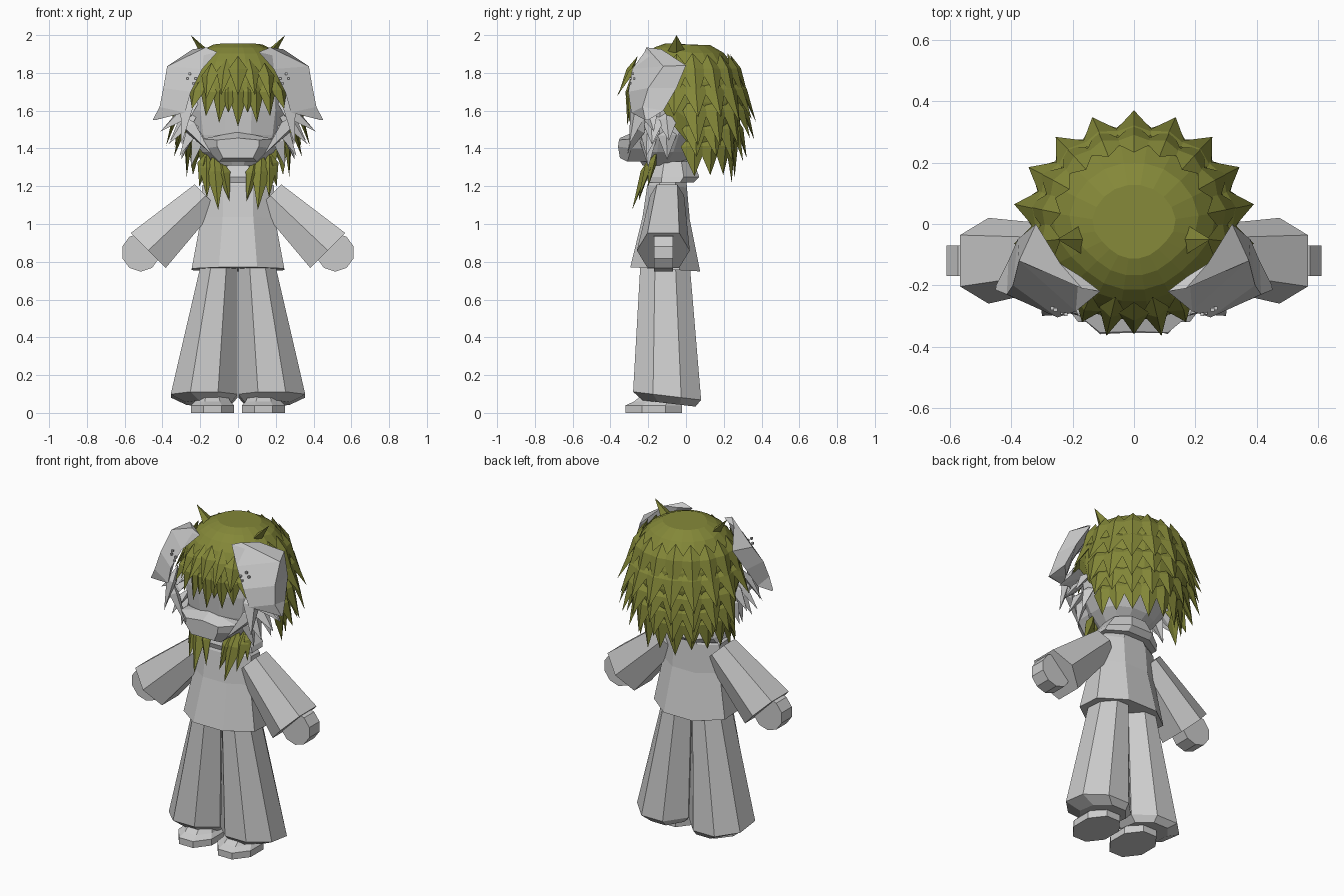
import bpy, bmesh, math, random
from mathutils import Vector as V

if "Cube" in bpy.data.objects:
    bpy.data.objects.remove(bpy.data.objects["Cube"])

random.seed(4)

def material(name, rgb):
    m = bpy.data.materials.new(name)
    m.diffuse_color = (*rgb, 1)
    m.use_nodes = True
    m.node_tree.nodes["Principled BSDF"].inputs["Base Color"].default_value = m.diffuse_color
    return m

GREY = material("pale_grey", (0.6, 0.6, 0.6))
OLIVE = material("olive", (0.23, 0.245, 0.04))

def make(name, bm, mat, mirror=False):
    bmesh.ops.recalc_face_normals(bm, faces=bm.faces[:])
    me = bpy.data.meshes.new(name)
    bm.to_mesh(me)
    bm.free()
    me.materials.append(mat)
    ob = bpy.data.objects.new(name, me)
    bpy.context.collection.objects.link(ob)
    if mirror:
        mod = ob.modifiers.new("mirror", 'MIRROR')
        mod.use_mirror_merge = False
    return ob

def skin(rings, cap_start=True, cap_end=True):
    """Join rings of points into a closed tube."""
    bm = bmesh.new()
    vs = [[bm.verts.new(p) for p in r] for r in rings]
    n = len(vs[0])
    for a, b in zip(vs, vs[1:]):
        for i in range(n):
            j = (i + 1) % n
            bm.faces.new((a[i], a[j], b[j], b[i]))
    if cap_start:
        bm.faces.new(vs[0])
    if cap_end:
        bm.faces.new(vs[-1])
    return bm

def stack(rows, n=8, tilt=0):
    """Rows of z, centre x, centre y, half width, half depth; flat sides face the axes."""
    k = math.cos(math.pi / n)
    rings = []
    for z, cx, cy, rx, ry in rows:
        ring = []
        for i in range(n):
            a = 2 * math.pi * (i + 0.5) / n
            dy = ry / k * math.sin(a)
            ring.append((cx + rx / k * math.cos(a), cy + dy, z - tilt * dy))
        rings.append(ring)
    return skin(rings)

def spike(bm, base, tip, width, out, depth=0.03):
    """Ridged hair spike, repeated on the other side when off centre."""
    b, t, out = V(base), V(tip), V(out).normalized()
    side = (t - b).cross(out).normalized() * width
    pts = [b + side, b - side, b + out * depth, b - out * depth * 0.5, t, b - (t - b) * 0.5]
    for s in ((1, -1) if abs(t.x) > 0.01 else (1,)):
        vs = [bm.verts.new((p.x * s, p.y, p.z)) for p in pts]
        bmesh.ops.convex_hull(bm, input=vs)

# Shoes, trouser legs
make("shoe", stack([(0, .135, -.17, .115, .15), (.04, .135, -.17, .115, .15),
                    (.06, .135, -.15, .095, .125), (.13, .14, -.11, .07, .08)]), GREY, True)
make("trouser_leg", stack([(.05, .155, -.09, .12, .14), (.09, .179, -.10, .177, .18),
                           (.8, .098, -.11, .094, .13)], tilt=.12), GREY, True)

# Jacket body and collar
make("jacket", stack([(.76, 0, -.11, .245, .185), (1.03, 0, -.105, .195, .125),
                      (1.2, 0, -.1, .19, .105), (1.26, 0, -.09, .12, .09)], tilt=.06), GREY)
make("neck", stack([(1.2, 0, -.08, .09, .08), (1.42, 0, -.08, .1, .09)]), GREY)
make("collar", stack([(1.22, 0, -.08, .19, .12), (1.25, 0, -.07, .18, .14),
                      (1.33, 0, -.07, .12, .11)]), GREY)

# Sleeves: hexagon sections swept outwards and down
axis_up = V((.7, 0, .7))
rings = []
for c, h, d in (((.17, -.1, 1.15), .085, .09), ((.475, -.12, .86), .132, .14)):
    rings.append([V(c) + axis_up * h * u + V((0, d * v, 0)) for u, v in
                  ((1, .6), (0, 1), (-1, .6), (-1, -.6), (0, -1), (1, -.6))])
make("sleeve", skin(rings), GREY, True)

# Hands: eight sided discs
rings = [[(.515 + .102 * math.cos(math.pi * (i + .5) / 5), y, .85 + .102 * math.sin(math.pi * (i + .5) / 5))
          for i in range(10)] for y in (-.17, -.07)]
make("hand", skin(rings), GREY, True)

# Head and muzzle
make("head", stack([(1.31, 0, -.13, .11, .1), (1.38, 0, -.11, .19, .16), (1.47, 0, -.09, .25, .19),
                    (1.6, 0, -.08, .27, .21), (1.74, 0, -.07, .26, .21), (1.87, 0, -.05, .18, .16)], 12), GREY)
muzzle = [[(-.1, y1, 1.33), (.1, y1, 1.33), (.17, y2, 1.40), (.19, y2, 1.45),
           (0, y3, 1.49), (-.19, y2, 1.45), (-.17, y2, 1.40)]
          for y1, y2, y3 in ((-.12, -.15, -.15), (-.31, -.29, -.27))]
bm = skin(muzzle, True, False)
# nose-side facets meet on a raised front row
bm.verts.ensure_lookup_table()
f = bm.verts[7:14]
front = [bm.verts.new(p) for p in ((-.08, -.35, 1.35), (.08, -.35, 1.35), (.11, -.36, 1.41),
                                   (.11, -.355, 1.445), (0, -.35, 1.455), (-.11, -.355, 1.445), (-.11, -.36, 1.41))]
for i in range(7):
    j = (i + 1) % 7
    bm.faces.new((f[i], f[j], front[j], front[i]))
bm.faces.new(front)
make("muzzle", bm, GREY)

# Drooping ears
rows = [((.11, -.22, 1.91), (.17, -.21, 1.935), (.24, -.13, 1.925)),
        ((.19, -.285, 1.82), (.375, -.12, 1.835), (.32, 0, 1.84)),
        ((.25, -.305, 1.70), (.395, -.20, 1.72), (.38, -.05, 1.72)),
        ((.28, -.29, 1.59), (.415, -.23, 1.62), (.41, -.12, 1.60)),
        ((.44, -.21, 1.55), (.452, -.215, 1.55), (.45, -.20, 1.55))]
rings = []
for a, b, c in rows:
    inner = (V(a) + V(c)) / 2 - (V(b) - (V(a) + V(c)) / 2) * .15
    rings.append([V(a), V(b), V(c), inner])
make("ear", skin(rings), GREY, True)

# Small clasp on each ear: broken ring of thin pieces
bm = bmesh.new()
for i in (0, 1, 3, 4):
    a = i * math.pi / 3
    cube = bmesh.ops.create_cube(bm, size=.012)["verts"]
    bmesh.ops.translate(bm, verts=cube, vec=(.245 + .022 * math.cos(a), -.285 + .01 * math.cos(a),
                                            1.77 + .03 * math.sin(a)))
make("ear_clasp", bm, GREY, True)

# Cheek fur: base, tip, half width
bm = bmesh.new()
for b, t, w in (((.27, -.19, 1.60), (.41, -.17, 1.49), .06), ((.26, -.17, 1.54), (.37, -.18, 1.42), .06),
                ((.24, -.19, 1.48), (.31, -.21, 1.36), .055), ((.21, -.2, 1.44), (.25, -.2, 1.30), .05),
                ((.27, -.25, 1.60), (.30, -.30, 1.42), .055), ((.25, -.25, 1.51), (.14, -.31, 1.37), .045),
                ((.27, -.10, 1.56), (.36, -.09, 1.44), .06), ((.25, -.10, 1.47), (.30, -.1, 1.34), .05)):
    spike(bm, b, t, w, (b[0], b[1] + .08, 0), .04)
make("cheek_fur", bm, GREY)

# Hair cap: rounded dome with a high front hairline
def dome(z):
    u = (z - 1.58) / .385
    return max(0, 1 - u ** 2.6) ** (1 / 2.6) if u >= 0 else 1 + .4 * u

def on_dome(a, z):
    return V((.32 * dome(z) * math.cos(a), -.005 + .31 * dome(z) * math.sin(a), z))

rings = []
for i in range(1, 8):
    ring = []
    for j in range(20):
        a = 2 * math.pi * (j + .5) / 20
        s = min(1, max(0, (.2 - math.sin(a)) / .9))
        low = 1.40 + .29 * s * s * (3 - 2 * s)
        ring.append(on_dome(a, low + (1.962 - low) * math.cos(i / 7 * math.pi / 2)))
    rings.append(ring)
make("hair_cap", skin(rings, True, False), OLIVE)

# Layered hair spikes round the sides and back
bm = bmesh.new()
layers = ((1.82, 1.67, .335, 10, -10), (1.71, 1.55, .375, 0, -15), (1.60, 1.43, .365, 10, -5),
          (1.50, 1.34, .325, 0, -5), (1.41, 1.24, .26, 10, 0))
for z, tip_z, r, offset, start in layers:
    for step in range(-1, 6):
        deg = offset + step * 20 - (10 if offset == 0 else 0)
        if deg < start or deg > 91:
            continue
        a = math.radians(deg)
        tip = V((r * 1.06 * math.cos(a), r * .99 * math.sin(a), tip_z + random.uniform(-.025, .025)))
        spike(bm, on_dome(a, z), tip, .068, (math.cos(a), math.sin(a), .2), .025)
make("hair_spikes", bm, OLIVE)

# Fringe, top tufts and front locks
bm = bmesh.new()
for b, t, w in (((0, -.295, 1.70), (0, -.31, 1.515), .055), ((.09, -.285, 1.70), (.10, -.30, 1.535), .05),
                ((.155, -.27, 1.70), (.17, -.29, 1.57), .05), ((.215, -.23, 1.71), (.25, -.26, 1.60), .055),
                ((.05, -.29, 1.70), (.05, -.31, 1.59), .05), ((0, -.29, 1.82), (0, -.36, 1.68), .05),
                ((.07, -.28, 1.81), (.09, -.365, 1.68), .045), ((.15, -.26, 1.79), (.17, -.32, 1.66), .05)):
    spike(bm, b, t, w, (b[0], b[1], 0), .025)
make("fringe", bm, OLIVE)

bm = bmesh.new()
spike(bm, (.16, -.05, 1.90), (.25, -.05, 2.0), .055, (.5, 0, -.5), .035)
make("top_tuft", bm, OLIVE)

bm = bmesh.new()
for b, t, w in (((.165, -.19, 1.30), (.165, -.25, 1.14), .04), ((.12, -.21, 1.28), (.105, -.285, 1.075), .05),
                ((.075, -.21, 1.27), (.045, -.25, 1.12), .035), ((.18, -.17, 1.32), (.205, -.2, 1.2), .035)):
    spike(bm, b, t, w, (b[0] * .5, -1, 0), .03)
make("front_lock", bm, OLIVE)
